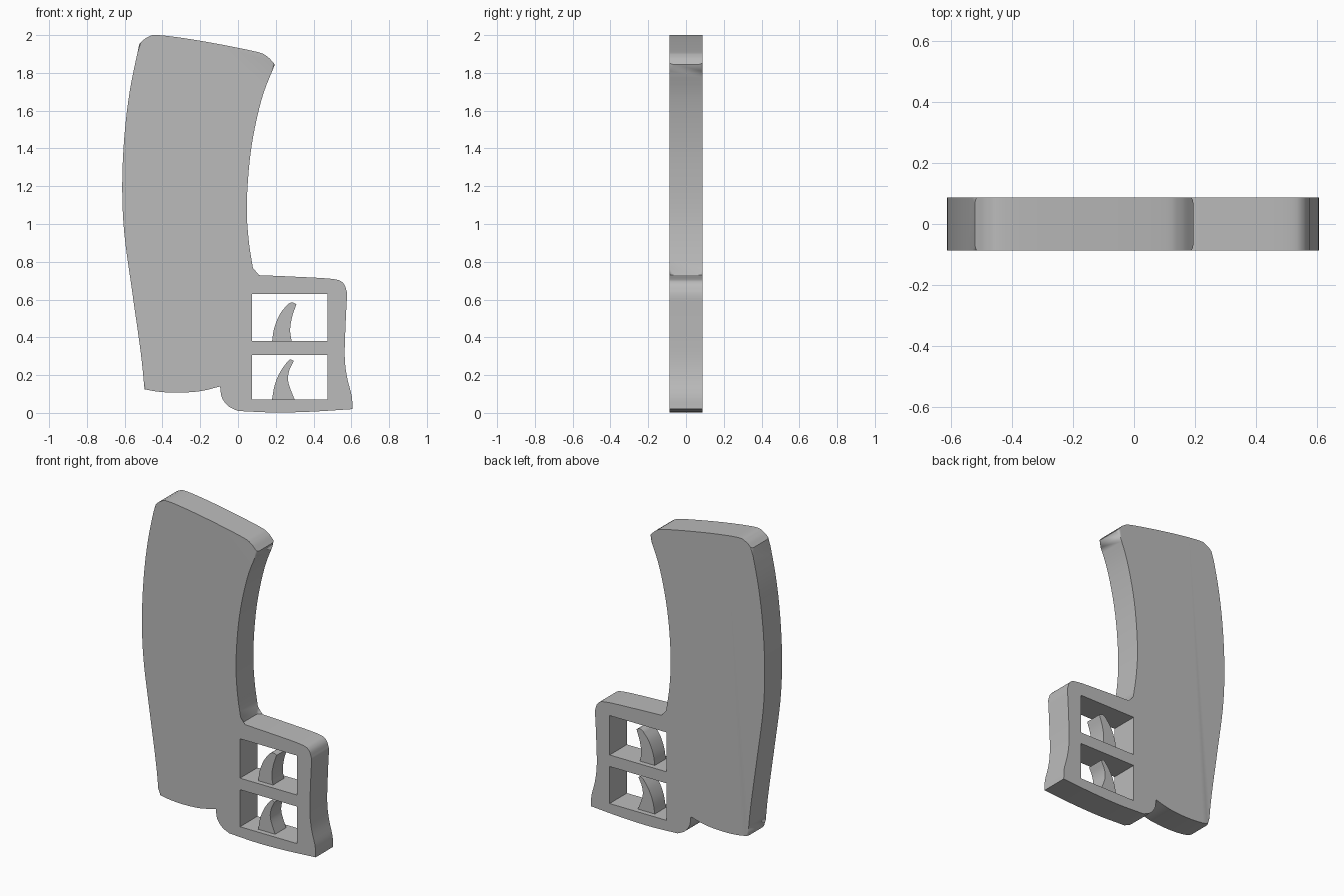
import bpy, bmesh
from mathutils import Vector

if "Cube" in bpy.data.objects:
    bpy.data.objects.remove(bpy.data.objects["Cube"])

HALF = 0.087  # half thickness of the body

grey = bpy.data.materials.new("plain grey")
grey.use_nodes = True
grey.diffuse_color = (0.5, 0.5, 0.5, 1)
grey.node_tree.nodes["Principled BSDF"].inputs["Base Color"].default_value = (0.5, 0.5, 0.5, 1)


def smooth_path(points, steps=5):
    """Smooth curve through the points, without its last point."""
    p = [Vector(q) for q in points]
    p = [2 * p[0] - p[1]] + p + [2 * p[-1] - p[-2]]
    path = []
    for a, b, c, d in zip(p, p[1:], p[2:], p[3:]):
        for i in range(steps):
            t = i / steps
            path.append(0.5 * (2 * b + (c - a) * t + (2 * a - 5 * b + 4 * c - d) * t * t
                               + (3 * b - a - 3 * c + d) * t ** 3))
    return path


def plate(name, sides, half, rounded=(), radius=0.026):
    """Extrude an outline made of smooth sides; round the rims of some sides."""
    bm = bmesh.new()
    outline, owner = [], []
    for k, side in enumerate(sides):
        path = smooth_path(side)
        outline += path
        owner += [k] * len(path)
    front = [bm.verts.new((p.x, -half, p.y)) for p in outline]
    back = [bm.verts.new((p.x, half, p.y)) for p in outline]
    bm.faces.new(front)
    bm.faces.new(back[::-1])
    n = len(outline)
    for i in range(n):
        j = (i + 1) % n
        bm.faces.new((front[i], back[i], back[j], front[j]))
    rims = [bm.edges.get((ring[i], ring[(i + 1) % n]))
            for ring in (front, back) for i in range(n) if owner[i] in rounded]
    if rims:
        bmesh.ops.bevel(bm, geom=rims, offset=radius, segments=4, profile=0.5,
                        affect='EDGES', clamp_overlap=False)
    bmesh.ops.recalc_face_normals(bm, faces=bm.faces)
    mesh = bpy.data.meshes.new(name)
    bm.to_mesh(mesh)
    bm.free()
    mesh.materials.append(grey)
    obj = bpy.data.objects.new(name, mesh)
    bpy.context.collection.objects.link(obj)
    return obj


def activate(obj):
    bpy.ops.object.select_all(action='DESELECT')
    obj.select_set(True)
    bpy.context.view_layer.objects.active = obj


# Body outline: curved blade above, square frame at the lower left
blade_outer = [(-0.495, 0.125), (-0.515, 0.32), (-0.56, 0.64), (-0.602, 0.95),
               (-0.613, 1.2), (-0.602, 1.46), (-0.572, 1.71), (-0.522, 1.955)]
blade_top = [(-0.522, 1.955), (-0.48, 1.988), (-0.42, 2.0), (-0.2, 1.97),
             (0.08, 1.916), (0.15, 1.89), (0.195, 1.845)]
blade_inner = [(0.195, 1.845), (0.125, 1.66), (0.07, 1.4), (0.047, 1.12),
               (0.056, 0.92), (0.085, 0.73)]
frame_top = [(0.085, 0.73), (0.3, 0.721), (0.5, 0.709), (0.557, 0.687), (0.578, 0.635)]
frame_side = [(0.578, 0.635), (0.57, 0.48), (0.565, 0.3), (0.577, 0.19),
              (0.602, 0.09), (0.606, 0.02)]
frame_bottom = [(0.606, 0.02), (0.4, 0.007), (0.2, 0.002), (0.0, 0.01)]
frame_corner = [(0.0, 0.01), (-0.05, 0.035), (-0.085, 0.08), (-0.095, 0.14)]
blade_bottom = [(-0.095, 0.14), (-0.2, 0.115), (-0.32, 0.107), (-0.42, 0.112), (-0.495, 0.125)]
body = plate("body", [blade_outer, blade_top, blade_inner, frame_top, frame_side,
                      frame_bottom, frame_corner, blade_bottom], HALF, rounded=(0, 2))

# Two windows cut through the frame
for low, high in ((0.38, 0.63), (0.072, 0.307)):
    bpy.ops.mesh.primitive_cube_add(size=1, location=(0.275, 0, (low + high) / 2))
    cutter = bpy.context.object
    cutter.scale = (0.4, 1, high - low)
    cutter.hide_render = True
    activate(body)
    cut = body.modifiers.new("window", 'BOOLEAN')
    cut.object = cutter
    cut.operation = 'DIFFERENCE'
    cut.solver = 'EXACT'
    bpy.ops.object.modifier_apply(modifier=cut.name)
    bpy.data.objects.remove(cutter)

# Curved fins standing in the windows
upper_fin = plate("upper_fin", [
    [(0.18, 0.378), (0.192, 0.45), (0.222, 0.523), (0.265, 0.577)],
    [(0.265, 0.577), (0.287, 0.585), (0.309, 0.575)],
    [(0.309, 0.575), (0.287, 0.51), (0.276, 0.44), (0.284, 0.378)],
    [(0.284, 0.378), (0.18, 0.378)]], 0.055)
lower_fin = plate("lower_fin", [
    [(0.18, 0.07), (0.195, 0.15), (0.225, 0.22), (0.262, 0.272)],
    [(0.262, 0.272), (0.278, 0.283), (0.295, 0.275)],
    [(0.295, 0.275), (0.27, 0.22), (0.267, 0.16), (0.3, 0.07)],
    [(0.3, 0.07), (0.18, 0.07)]], 0.055)

for obj in (body, upper_fin, lower_fin):
    activate(obj)
    bpy.ops.object.shade_smooth_by_angle(angle=0.6)
